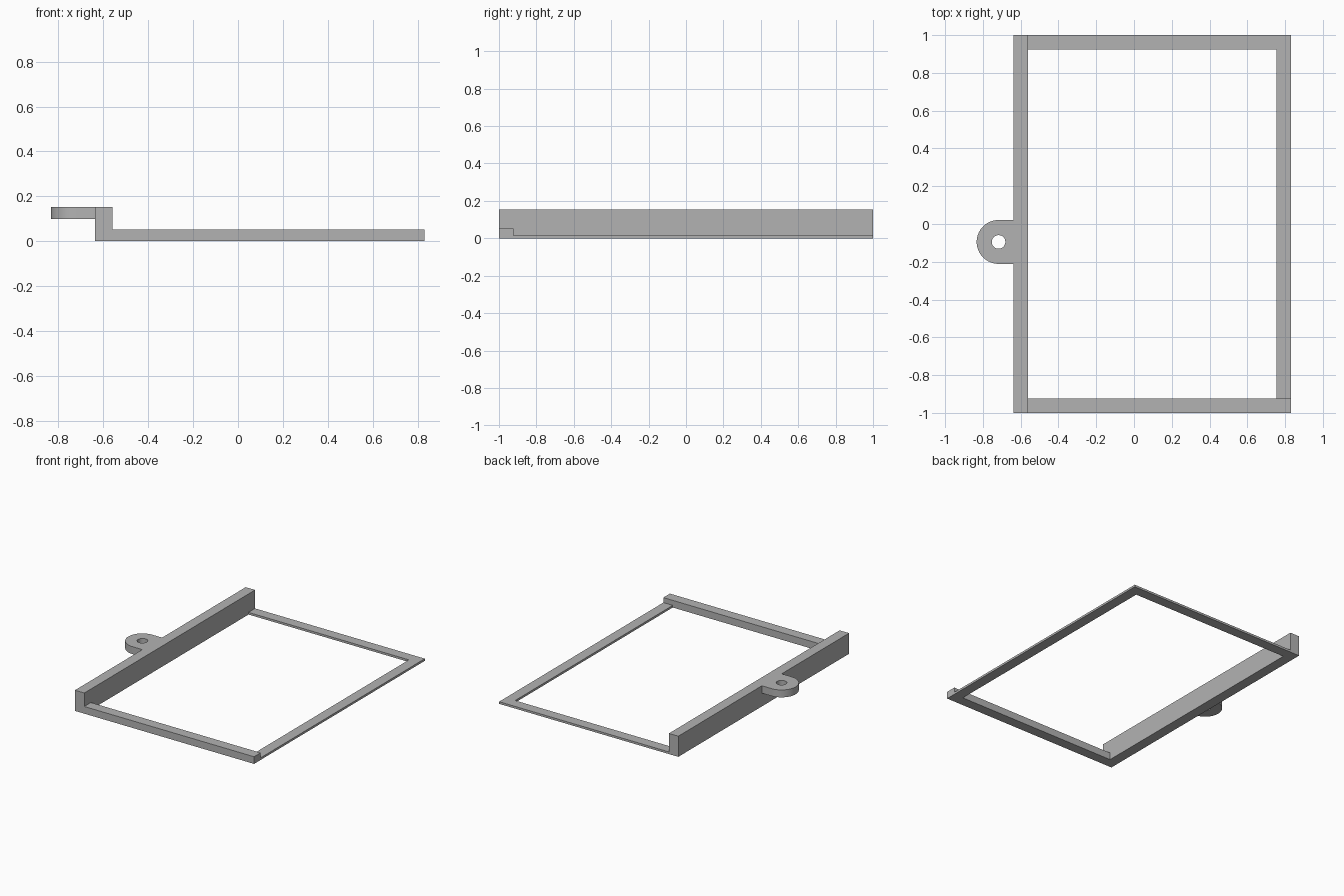
import bpy, bmesh
from math import pi, sin, cos

cube = bpy.data.objects.get("Cube")
if cube:
    bpy.data.objects.remove(cube, do_unlink=True)

GREY = (0.45, 0.45, 0.45, 1)
mat = bpy.data.materials.new("mid_grey")
mat.use_nodes = True
mat.diffuse_color = GREY
mat.node_tree.nodes["Principled BSDF"].inputs["Base Color"].default_value = GREY


def extrude_outline(name, loops, z0, z1, smooth=False):
    """Fill flat outlines (later loops are holes) and extrude them from z0 to z1."""
    bm = bmesh.new()
    edges = []
    for loop in loops:
        vs = [bm.verts.new((x, y, z0)) for x, y in loop]
        edges += [bm.edges.new((a, b)) for a, b in zip(vs, vs[1:] + vs[:1])]
    bmesh.ops.triangle_fill(bm, edges=edges, use_beauty=True)
    top = bmesh.ops.extrude_face_region(bm, geom=bm.faces[:], use_keep_orig=True)
    verts = [g for g in top["geom"] if isinstance(g, bmesh.types.BMVert)]
    bmesh.ops.translate(bm, verts=verts, vec=(0, 0, z1 - z0))
    bmesh.ops.dissolve_limit(bm, angle_limit=0.01, verts=bm.verts[:], edges=bm.edges[:])
    bmesh.ops.recalc_face_normals(bm, faces=bm.faces[:])
    mesh = bpy.data.meshes.new(name)
    bm.to_mesh(mesh)
    bm.free()
    mesh.materials.append(mat)
    obj = bpy.data.objects.new(name, mesh)
    bpy.context.collection.objects.link(obj)
    if smooth:
        bpy.ops.object.select_all(action='DESELECT')
        obj.select_set(True)
        bpy.context.view_layer.objects.active = obj
        bpy.ops.object.shade_smooth_by_angle(angle=pi / 6)
    return obj


def rect(x0, x1, y0, y1):
    return [(x0, y0), (x1, y0), (x1, y1), (x0, y1)]


def arc(cx, cy, r, a0, a1, n, closed=False):
    steps = n if closed else n + 1
    return [(cx + r * cos(a0 + (a1 - a0) * i / n), cy + r * sin(a0 + (a1 - a0) * i / n))
            for i in range(steps)]


LEFT, INNER, RIGHT = -0.637, -0.56, 0.832
RAIL = 0.077
WALL_TOP, LIP_TOP, THIN = 0.153, 0.053, 0.016

# Tall wall and medium front rail
extrude_outline("side_wall", [rect(LEFT, INNER, -1, 1)], 0, WALL_TOP)
extrude_outline("front_rail", [rect(INNER, RIGHT, -1, -1 + RAIL)], 0, LIP_TOP)

# Thin L-shaped rail along the far side and back
extrude_outline("thin_rail", [[
    (RIGHT - RAIL, -1 + RAIL), (RIGHT, -1 + RAIL), (RIGHT, 1),
    (INNER, 1), (INNER, 1 - RAIL), (RIGHT - RAIL, 1 - RAIL)]], 0, THIN)

# Rounded mounting tab with a hole
TX, TY, TR = -0.717, -0.095, 0.116
outline = [(LEFT, TY + TR)] + arc(TX, TY, TR, pi / 2, 1.5 * pi, 32) + [(LEFT, TY - TR)]
hole = arc(TX, TY, 0.036, 0, 2 * pi, 32, closed=True)
extrude_outline("mounting_tab", [outline, hole], 0.098, WALL_TOP, smooth=True)
